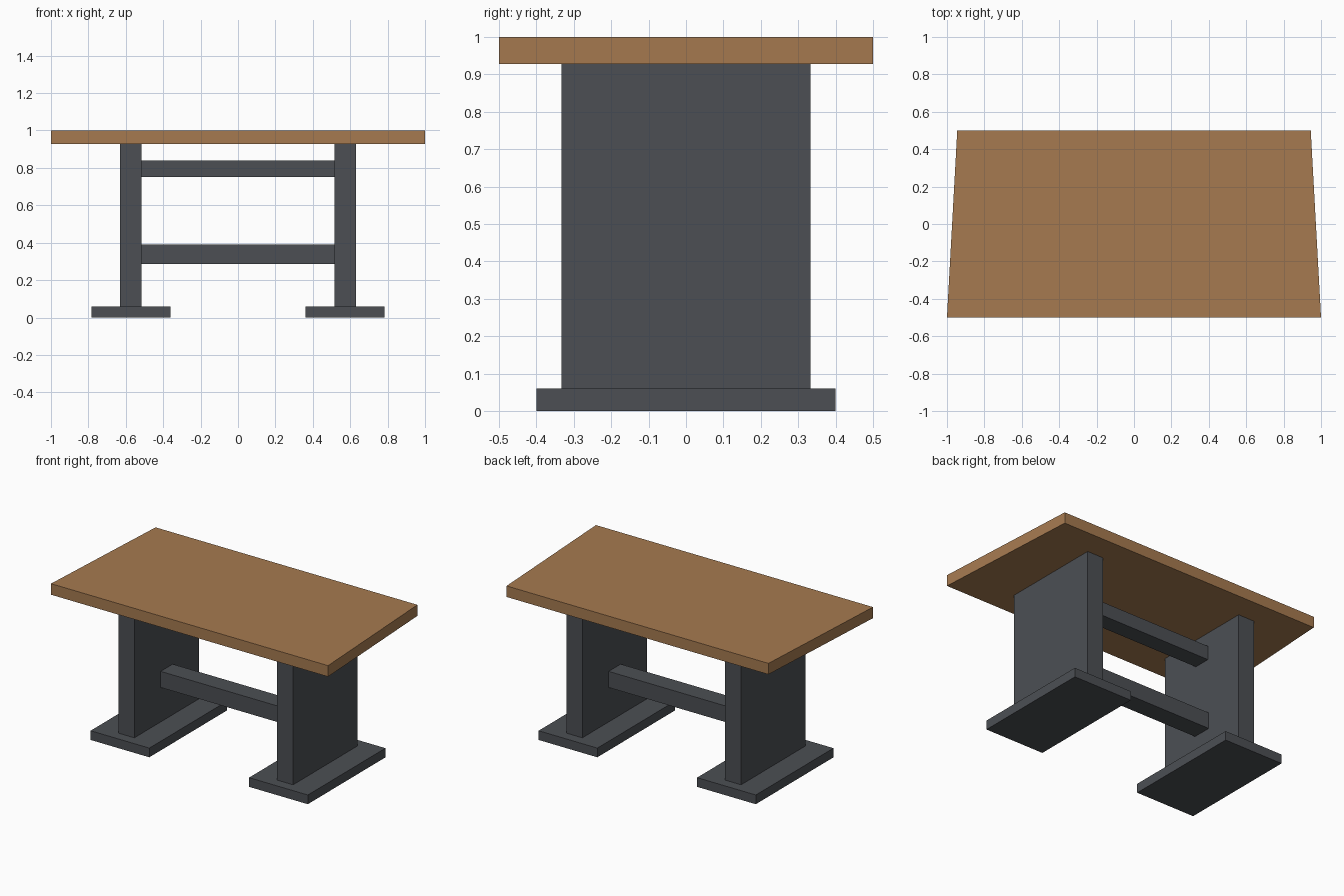
import bpy

if "Cube" in bpy.data.objects:
    bpy.data.objects.remove(bpy.data.objects["Cube"])


def material(name, color):
    mat = bpy.data.materials.new(name)
    mat.diffuse_color = (*color, 1.0)
    mat.use_nodes = True
    mat.node_tree.nodes["Principled BSDF"].inputs["Base Color"].default_value = mat.diffuse_color
    return mat


def prism(name, outline, z0, z1, mat):
    """Extrude a four-point outline (x, y) from z0 to z1."""
    verts = [(x, y, z) for z in (z0, z1) for x, y in outline]
    faces = [(3, 2, 1, 0), (4, 5, 6, 7)]
    faces += [(i, (i + 1) % 4, (i + 1) % 4 + 4, i + 4) for i in range(4)]
    mesh = bpy.data.meshes.new(name)
    mesh.from_pydata(verts, [], faces)
    mesh.materials.append(mat)
    obj = bpy.data.objects.new(name, mesh)
    bpy.context.collection.objects.link(obj)
    return obj


def box(name, x0, x1, half_y, z0, z1, mat):
    outline = [(x0, -half_y), (x1, -half_y), (x1, half_y), (x0, half_y)]
    return prism(name, outline, z0, z1, mat)


wood = material("wood", (0.38, 0.195, 0.08))
metal = material("dark_metal", (0.072, 0.078, 0.088))

# Tabletop, slightly narrower at the back
prism("tabletop", [(-1, -0.5), (1, -0.5), (0.945, 0.5), (-0.945, 0.5)], 0.928, 1.0, wood)

# Panel legs standing on flat feet
for side, c in (("left", -1), ("right", 1)):
    leg, foot = 0.573 * c, 0.572 * c
    box(side + "_leg", leg - 0.058, leg + 0.058, 0.333, 0.06, 0.928, metal)
    box(side + "_foot", foot - 0.212, foot + 0.212, 0.4, 0.0, 0.06, metal)

# Cross beams between the legs
box("upper_beam", -0.515, 0.515, 0.055, 0.75, 0.84, metal)
box("lower_beam", -0.515, 0.515, 0.062, 0.285, 0.39, metal)
